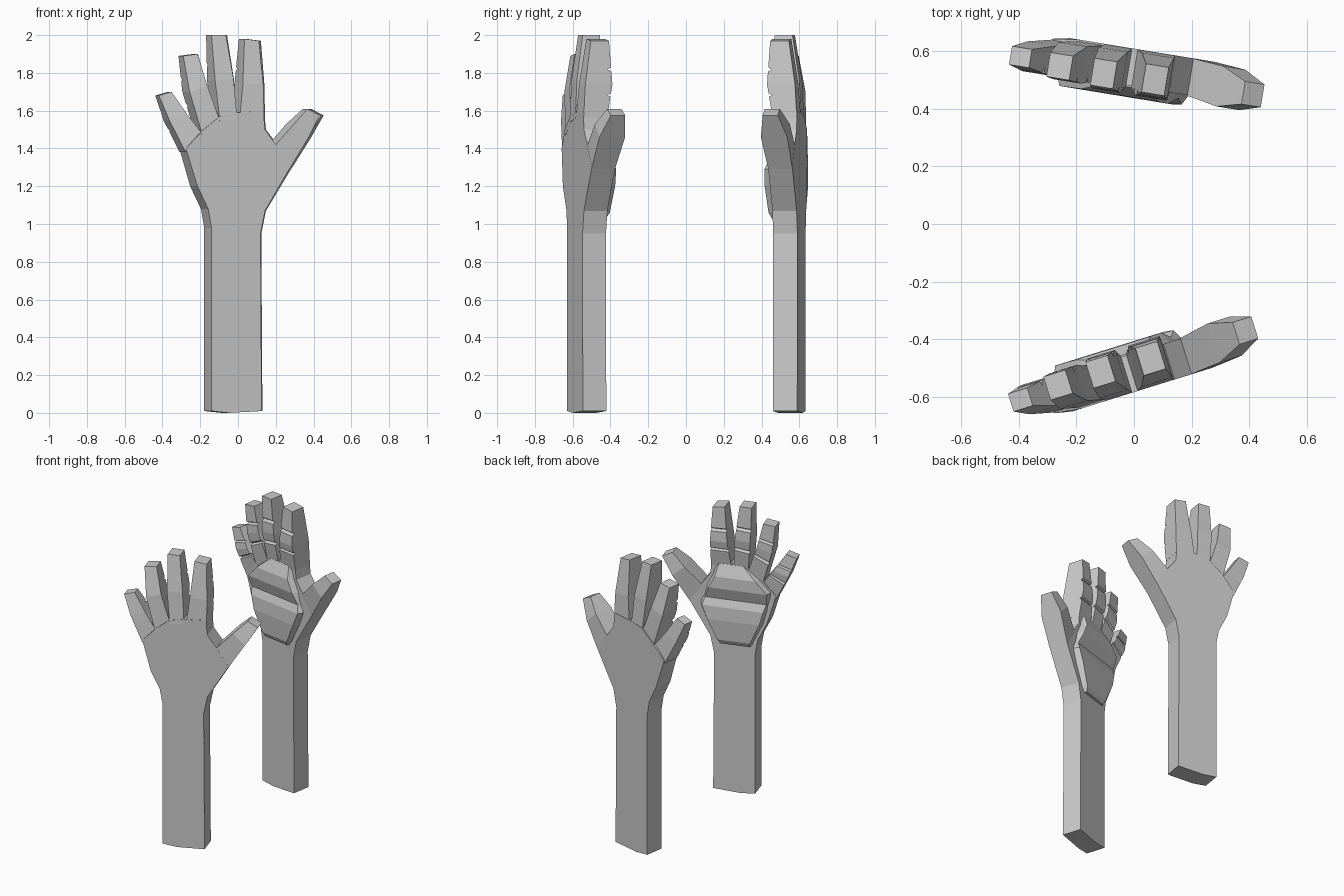
import bpy, bmesh
from math import radians, sin, cos

if "Cube" in bpy.data.objects:
    bpy.data.objects.remove(bpy.data.objects["Cube"], do_unlink=True)

grey = bpy.data.materials.new("plain grey")
grey.use_nodes = True
grey.diffuse_color = (0.6, 0.6, 0.6, 1)
grey.node_tree.nodes["Principled BSDF"].inputs["Base Color"].default_value = (0.6, 0.6, 0.6, 1)


def finish(name, bm):
    bmesh.ops.recalc_face_normals(bm, faces=bm.faces[:])
    mesh = bpy.data.meshes.new(name)
    bm.to_mesh(mesh)
    bm.free()
    mesh.materials.append(grey)
    bpy.context.collection.objects.link(bpy.data.objects.new(name, mesh))


def loft(name, rings):
    """Skin a list of closed rings and cap both ends."""
    bm = bmesh.new()
    rows = [[bm.verts.new(p) for p in ring] for ring in rings]
    n = len(rows[0])
    for a, b in zip(rows, rows[1:]):
        for i in range(n):
            j = (i + 1) % n
            bm.faces.new((a[i], a[j], b[j], b[i]))
    bm.faces.new(rows[0])
    bm.faces.new(rows[-1])
    finish(name, bm)


def mix(a, b, t):
    return [p + (q - p) * t for p, q in zip(a, b)]


# Forearm and flat of the hand: (across, up), anticlockwise from the wrist end
OUTLINE = [(-.147, .01), (-.05, 0), (.131, .01), (.125, .95), (.15, 1.07),
           (.29, 1.30), (.21, 1.42), (.15, 1.5), (.14, 1.6), (.01, 1.59),
           (-.005, 1.59), (-.1, 1.57), (-.19, 1.5), (-.285, 1.4),
           (-.225, 1.2), (-.165, 1.08), (-.147, .98)]

# Each digit: stations of (left, left up, right, right up, back depth, palm depth)
DIGITS = {
    "index_finger": [(.01, 1.56, .145, 1.56, 0, .13), (.03, 1.74, .143, 1.74, .01, .16),
                     (.05, 1.98, .13, 1.97, .045, .145)],
    "middle_finger": [(-.1, 1.54, -.005, 1.56, 0, .13), (-.122, 1.76, -.02, 1.77, .015, .16),
                      (-.13, 2.0, -.05, 2.0, .055, .15)],
    "ring_finger": [(-.195, 1.47, -.1, 1.55, .005, .13), (-.262, 1.70, -.163, 1.73, .02, .15),
                    (-.285, 1.89, -.205, 1.9, .06, .145)],
    "little_finger": [(-.285, 1.38, -.195, 1.48, .015, .125), (-.37, 1.55, -.27, 1.58, .035, .14),
                      (-.42, 1.68, -.35, 1.7, .06, .125)],
    "thumb": [(.2, 1.41, .285, 1.29, 0, .13), (.315, 1.53, .395, 1.46, .01, .152),
              (.4, 1.61, .468, 1.575, .05, .13)],
}

# Palm pads: rows of (up, left, right, depth)
PADS = [(1.03, -.14, .12, .145), (1.06, -.15, .135, .16), (1.2, -.215, .2, .17),
        (1.29, -.24, .235, .165), (1.34, -.255, .22, .145), (1.42, -.265, .19, .17),
        (1.5, -.19, .15, .168), (1.58, -.1, .13, .135)]


def build_hand(side, origin_y, angle, palm_sign):
    c, s = cos(radians(angle)), sin(radians(angle))

    def place(u, w, z):
        w *= palm_sign
        return (u * c - w * s, origin_y + u * s + w * c, z)

    # Forearm and hand in one slab
    back = [place(u, .012 if u < -.25 else 0, z) for u, z in OUTLINE]
    front = [place(u, .13, z) for u, z in OUTLINE]
    loft(side + "_forearm_and_hand", [back, front])

    # Palm pads with sloping borders
    rings = []
    for z, left, right, depth in PADS:
        rings.append([place(left, .09, z), place(left + .03, depth, z),
                      place(right - .04, depth, z), place(right, .09, z)])
    loft(side + "_palm_pad", rings)

    # Digits, with shallow creases on the palm side of the fingers
    for name, (base, middle, tip) in DIGITS.items():
        steps = [0, .5, 1]
        creases = []
        if name != "thumb":
            creases = [.34, .67]
            for k in creases:
                steps += [k - .025, k, k + .025]
        rings = []
        for t in sorted(steps):
            st = mix(base, middle, t * 2) if t < .5 else mix(middle, tip, t * 2 - 1)
            lu, lz, ru, rz, w0, w1 = st
            if t in creases:
                w1 -= .02
            rings.append([place(lu, w0, lz), place(ru, w0, rz),
                          place(ru, w1, rz), place(lu, w1, lz)])
        loft(side + "_" + name, rings)


build_hand("front", -.585, 17.3, 1)
build_hand("rear", .61, -9.3, -1)
